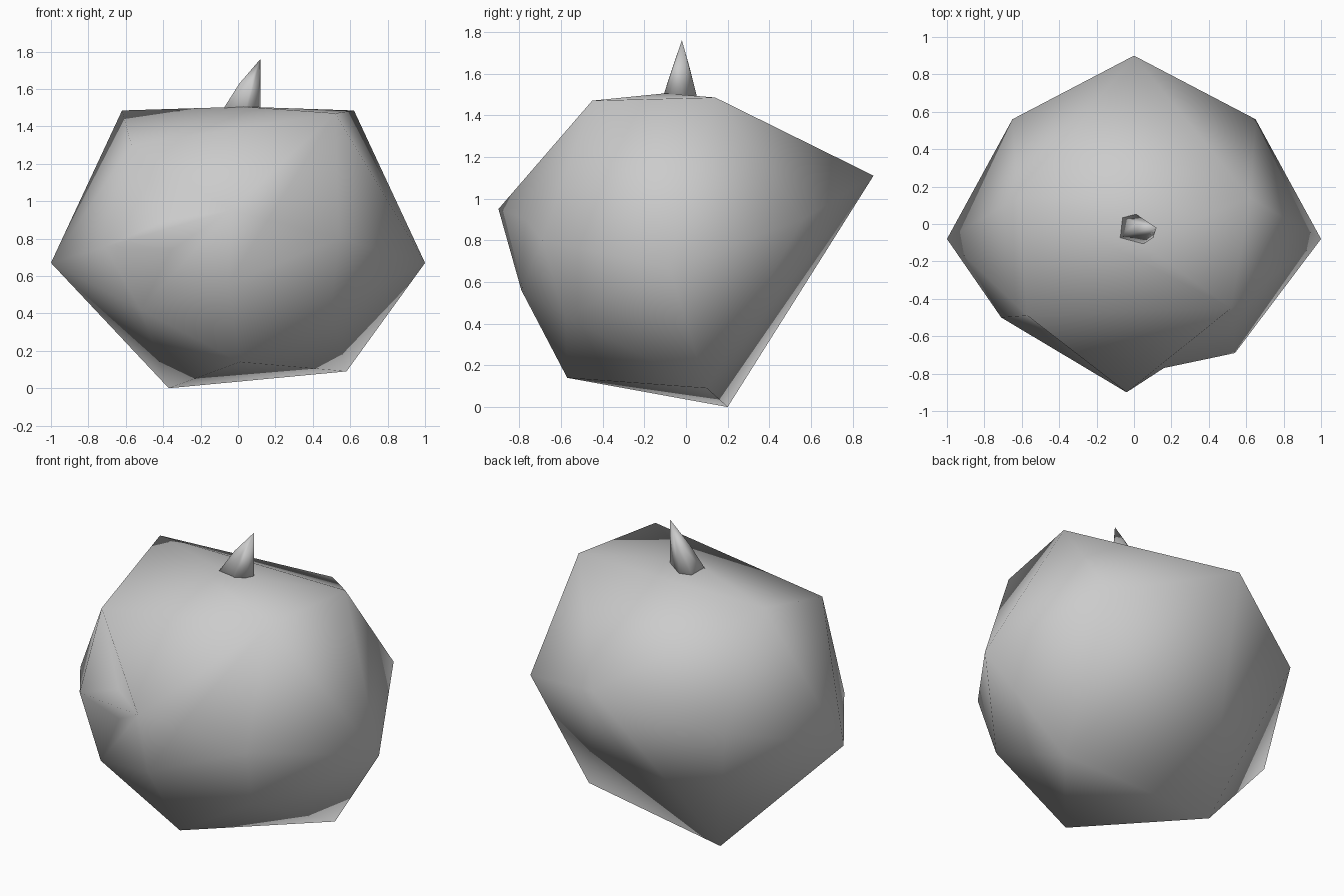
import bpy
import bmesh
from mathutils import Vector

default_cube = bpy.data.objects.get("Cube")
if default_cube:
    bpy.data.objects.remove(default_cube, do_unlink=True)

# One plain grey for the whole fruit
grey = bpy.data.materials.new("plain_grey")
grey.use_nodes = True
colour = (0.6, 0.6, 0.6, 1.0)
grey.diffuse_color = colour
grey.node_tree.nodes["Principled BSDF"].inputs["Base Color"].default_value = colour


def mirrored(x, y, z):
    """A corner and its twin on the other side."""
    return [(x, y, z), (-x, y, z)]


def hull_mesh(points):
    """Skin a closed faceted shell over a few corner points."""
    bm = bmesh.new()
    for point in points:
        bm.verts.new(point)
    hull = bmesh.ops.convex_hull(bm, input=list(bm.verts))
    loose = {item for key in ("geom_interior", "geom_unused")
             for item in hull[key] if isinstance(item, bmesh.types.BMVert)}
    bmesh.ops.delete(bm, geom=[v for v in loose if v.is_valid], context="VERTS")
    bmesh.ops.recalc_face_normals(bm, faces=list(bm.faces))
    return bm


def edges_between(bm, start, end):
    """The ridge that joins two corners."""
    ends = [Vector(start), Vector(end)]
    return [e for e in bm.edges
            if all(any((v.co - p).length < 0.01 for v in e.verts) for p in ends)]


def hollow_ridge(bm, start, end, target):
    """Split a ridge and press its middle in to the target point."""
    split = bmesh.ops.subdivide_edges(bm, edges=edges_between(bm, start, end), cuts=1)
    for item in split["geom_inner"]:
        if isinstance(item, bmesh.types.BMVert):
            item.co = target


def add_part(name, bm):
    """Turn a bmesh into a smooth shaded object."""
    for face in bm.faces:
        face.smooth = True
    mesh = bpy.data.meshes.new(name)
    bm.to_mesh(mesh)
    bm.free()
    mesh.materials.append(grey)
    part = bpy.data.objects.new(name, mesh)
    bpy.context.collection.objects.link(part)


# Fruit body: crown, belt and base corners
brow = (-0.57, -0.49, 1.3)
crown = mirrored(0.62, 0.14, 1.485) + [
    (0.52, -0.45, 1.47), brow, (0.03, -0.1, 1.505)]
nose = (-0.04, -0.9, 0.95)
cheek = (-0.71, -0.5, 0.755)
chin = (0.54, -0.69, 0.8)
belt = mirrored(1, -0.08, 0.67) + mirrored(0.65, 0.56, 0.9) + [
    (0, 0.9, 1.11), nose, cheek, chin]
base = [(-0.37, 0.2, 0), (0.58, 0.1, 0.09), (0.01, -0.57, 0.14),
        (-0.2, 0.1, 0.04), (-0.52, -0.57, 0.42), (-0.05, -0.79, 0.56),
        (0.5, -0.58, 0.435)]
body = hull_mesh(crown + belt + base)

# Hollows beside the nose, leaving a ledge along the cheek
hollow_ridge(body, nose, chin, (0.16, -0.77, 0.9))
hollow_ridge(body, nose, brow, (-0.38, -0.6, 0.9))

# Dent below the cheek ledge
sides = [f for e in edges_between(body, nose, cheek) for f in e.link_faces]
for face in sorted(sides, key=lambda f: f.calc_center_median().z)[:1]:
    inward = -face.normal.copy()
    centre = bmesh.ops.poke(body, faces=[face])["verts"][0]
    centre.co += inward * 0.06
add_part("fruit_body", body)

# Leaning stem: wide foot, bent middle, pointed tip
foot = [(-0.1, -0.08), (-0.08, 0.04), (0, 0.06), (0.12, -0.02), (0.1, -0.08), (0.04, -0.12)]
stem = [(x, y, 1.46) for x, y in foot]
stem += [(0.05 + x * 0.42, y * 0.45 - 0.01, 1.63) for x, y in foot]
stem.append((0.12, -0.02, 1.76))
add_part("stem", hull_mesh(stem))
